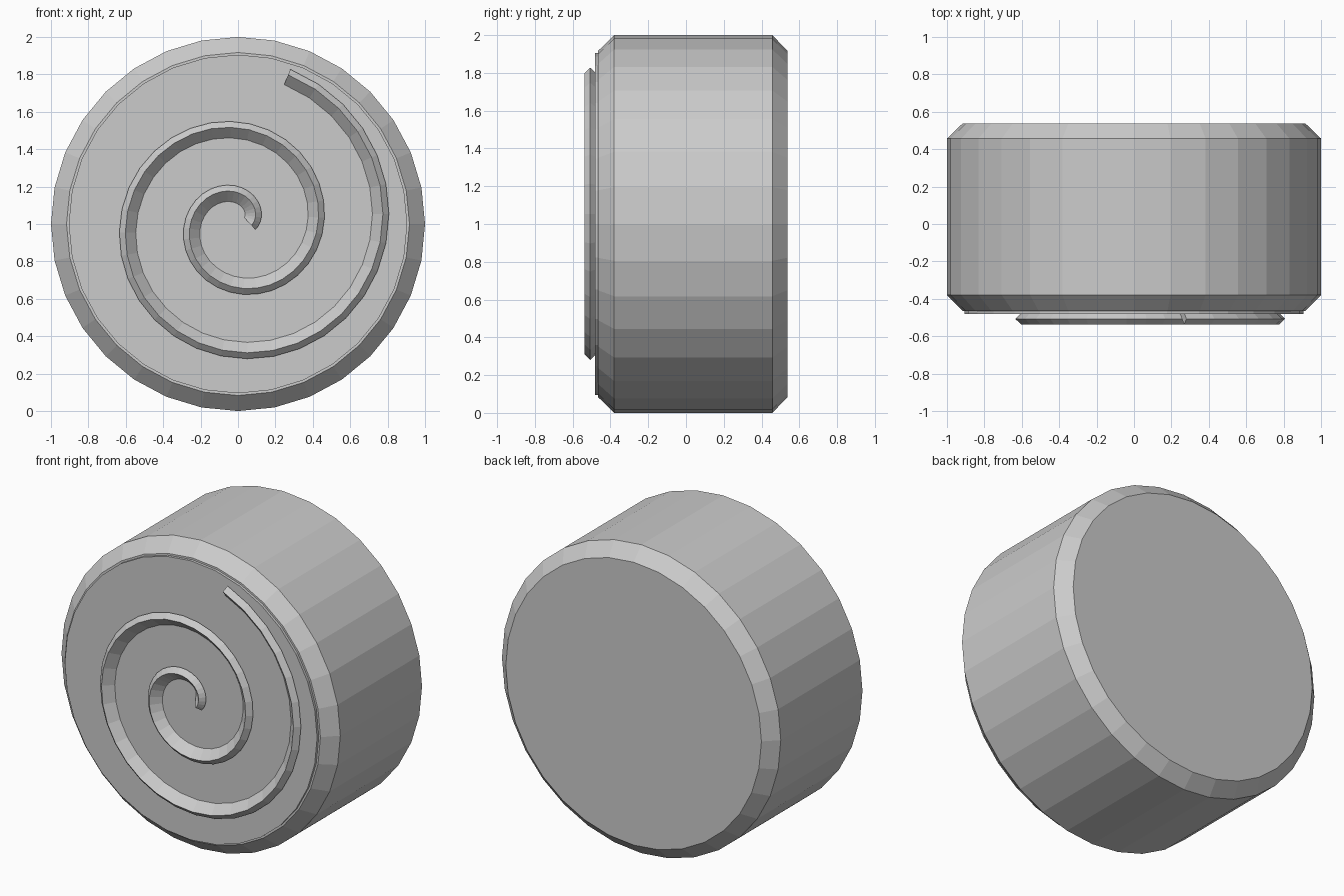
import bpy, bmesh, math
from mathutils import Vector

cube = bpy.data.objects.get("Cube")
if cube:
    bpy.data.objects.remove(cube)

grey = bpy.data.materials.new("light grey")
grey.use_nodes = True
colour = (0.6, 0.6, 0.6, 1)
grey.diffuse_color = colour
grey.node_tree.nodes["Principled BSDF"].inputs["Base Color"].default_value = colour


def loft(name, rings, closed):
    """Skin a list of point rings, capping both ends."""
    bm = bmesh.new()
    rows = [[bm.verts.new(p) for p in ring] for ring in rings]
    n = len(rows[0])
    for a, b in zip(rows, rows[1:]):
        for i in range(n):
            j = (i + 1) % n
            bm.faces.new((a[i], a[j], b[j], b[i]))
    if closed:
        bm.faces.new(rows[0])
        bm.faces.new(rows[-1])
    bmesh.ops.recalc_face_normals(bm, faces=bm.faces)
    mesh = bpy.data.meshes.new(name)
    bm.to_mesh(mesh)
    bm.free()
    mesh.materials.append(grey)
    obj = bpy.data.objects.new(name, mesh)
    bpy.context.collection.objects.link(obj)
    return obj


def ring(radius, y, sides=32):
    angles = [math.tau * i / sides for i in range(sides)]
    return [(radius * math.cos(a), y, 1 + radius * math.sin(a)) for a in angles]


# Bevelled drum and the thin plate on its front
drum = [(0.917, -0.465), (1, -0.38), (1, 0.457), (0.917, 0.537)]
loft("drum_body", [ring(r, y) for r, y in drum], True)
loft("front_plate", [ring(0.905, -0.46), ring(0.905, -0.482)], True)

# Raised spiral: a tilted rectangular bar swept along an even spiral
PITCH = 0.345
section = [(0, -0.507), (-0.032, -0.538), (-0.09, -0.48), (-0.058, -0.449)]
start, end, steps = -0.05, 2.198, 72
rings = []
for i in range(steps + 1):
    turn = start + (end - start) * i / steps
    a = math.tau * turn
    r = 0.115 + PITCH * turn
    radial = Vector((math.cos(a), 0, math.sin(a)))
    tangent = Vector((-math.sin(a), 0, math.cos(a)))
    normal = (radial * r - tangent * PITCH / math.tau).normalized()
    centre = Vector((0, 0, 1)) + radial * r
    rings.append([centre + normal * off + Vector((0, y, 0)) for off, y in section])
loft("spiral_ridge", rings, True)
